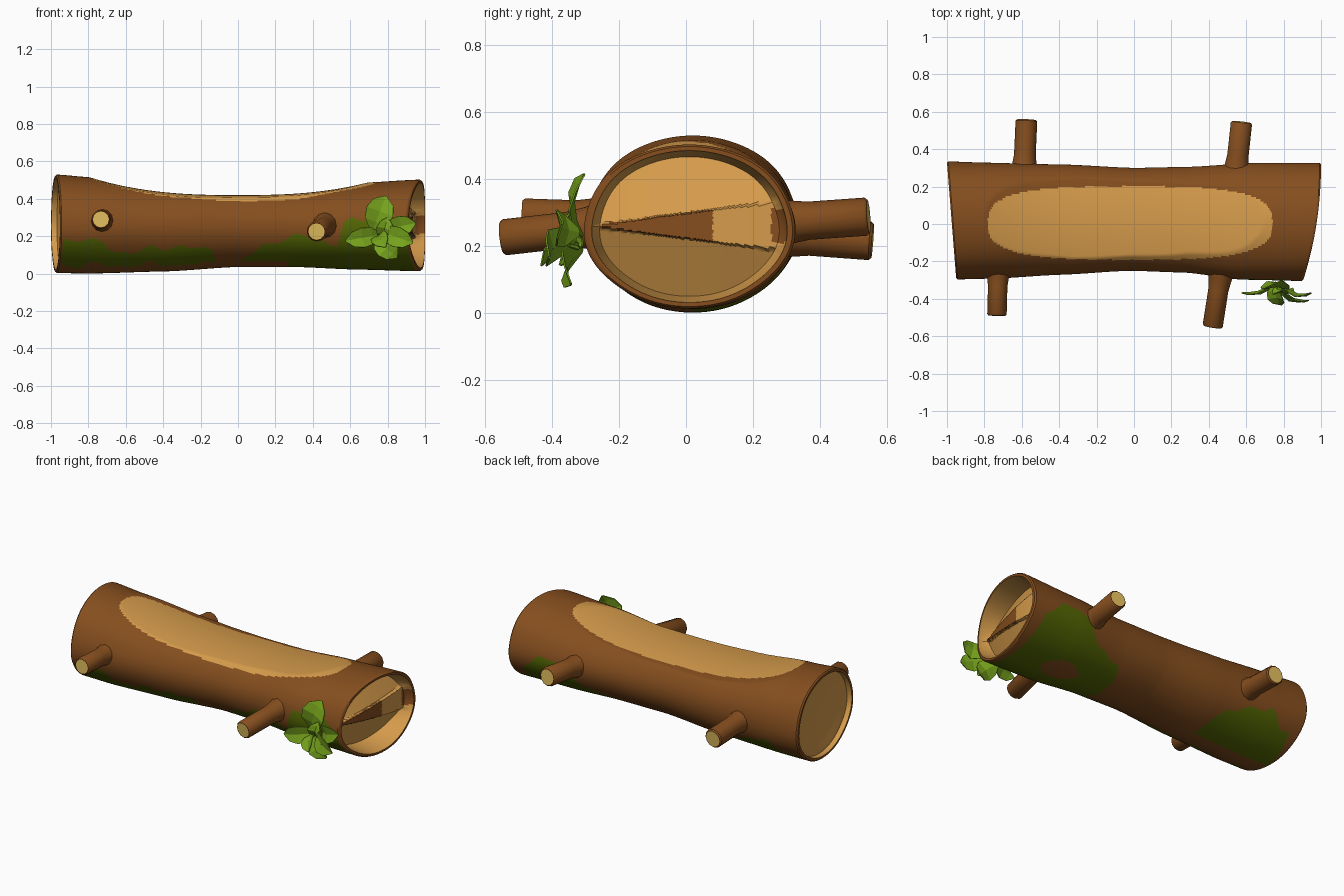
import bpy, bmesh, math
from mathutils import Vector

if "Cube" in bpy.data.objects:
    bpy.data.objects.remove(bpy.data.objects["Cube"])


def material(name, rgb):
    m = bpy.data.materials.new(name)
    m.diffuse_color = (*rgb, 1)
    m.use_nodes = True
    m.node_tree.nodes["Principled BSDF"].inputs["Base Color"].default_value = m.diffuse_color
    return m


bark = material("bark brown", (0.235, 0.076, 0.013))
wood = material("bare wood", (0.66, 0.325, 0.07))
moss = material("moss green", (0.09, 0.135, 0.001))
cut_end = material("pale cut wood", (0.74, 0.50, 0.11))
leaf_green = material("leaf green", (0.185, 0.37, 0.012))


def make_object(name, bm, mats, angle=None):
    bmesh.ops.recalc_face_normals(bm, faces=bm.faces)
    me = bpy.data.meshes.new(name)
    bm.to_mesh(me)
    bm.free()
    for m in mats:
        me.materials.append(m)
    ob = bpy.data.objects.new(name, me)
    bpy.context.collection.objects.link(ob)
    if angle:
        bpy.context.view_layer.objects.active = ob
        ob.select_set(True)
        bpy.ops.object.shade_smooth_by_angle(angle=math.radians(angle))
        ob.select_set(False)
    return ob


def interp(keys, t):
    """Smooth interpolation in a list of (t, values...)."""
    if t <= keys[0][0]:
        return keys[0][1:]
    for a, b in zip(keys, keys[1:]):
        if t <= b[0]:
            f = (t - a[0]) / (b[0] - a[0])
            f = f * f * (3 - 2 * f) * 0.5 + f * 0.5
            return [p + (q - p) * f for p, q in zip(a[1:], b[1:])]
    return keys[-1][1:]


# ---- log: section sizes along its length (x, bottom, top, front, back)
SECTIONS = [(-1, 0.003, 0.53, -0.295, 0.335), (-0.8, 0.001, 0.515, -0.29, 0.33),
            (-0.4, 0.012, 0.485, -0.27, 0.32), (0, 0.036, 0.47, -0.25, 0.30),
            (0.3, 0.036, 0.465, -0.26, 0.305), (0.65, 0.022, 0.485, -0.30, 0.325),
            (1, 0.013, 0.503, -0.305, 0.325)]
SIDES, STEPS = 160, 230


def wedge(y):
    """Half height of the splintered plank across the right end."""
    return max(0.0, 0.07 * (y + 0.3) / 0.55)


def log_point(u, a, scale=1.0, depth=0.0):
    b, t, f, k = interp(SECTIONS, u)
    yc, zc = (f + k) / 2, (b + t) / 2
    wob = 1 + 0.012 * math.sin(5 * a + 3 * u) * abs(u)
    y = yc + (k - f) / 2 * math.cos(a) * wob
    z = zc + (t - b) / 2 * math.sin(a)
    # slice the seat into the top
    if abs(u) < 0.85:
        z = min(z, 0.42 + 0.085 * (abs(u) / 0.78) ** 2.6 - 0.018 * (y / 0.2) ** 2)
    y, z = yc + (y - yc) * scale, zc + (z - zc) * scale
    # splintered inside of the right end: slopes away above and below a plank
    if u > 0 and scale < 0.9:
        d = abs(z - 0.26) - wedge(y)
        depth = 0.05 if d < 0 else 0.065 + 0.5 * d
    # the end cuts are slanted
    s = min(max((0.33 - y) / 0.63, 0), 1)
    left, right = -1 + 0.05 * s, 1 - 0.095 * s ** 2.1
    x = left + (right - left) * (u + 1) / 2 - math.copysign(depth, u)
    return Vector((x, y, z))


FRONT_MOSS = [(-0.95, 0.18), (-0.87, 0.19), (-0.72, 0.16), (-0.66, 0.12), (-0.55, 0.12),
              (-0.3, 0.15), (-0.14, 0.12), (-0.1, 0), (0, 0), (0.03, 0.08), (0.2, 0.18),
              (0.35, 0.2), (0.53, 0.16), (0.57, 0.27), (0.8, 0.31), (0.92, 0.2), (0.96, 0)]
BACK_MOSS = [(-0.96, 0), (-0.92, 0.1), (-0.75, 0.15), (-0.6, 0.14), (-0.45, 0.05), (-0.4, 0),
             (0.2, 0), (0.3, 0.08), (0.45, 0.13), (0.6, 0.22), (0.68, 0.28), (0.8, 0.28),
             (0.9, 0.16), (0.94, 0)]


def skin_material(c):
    x, y, z = c
    if z > 0.3 and abs((x + 0.02) / 0.76) ** 3.2 + abs((y - 0.005) / 0.196) ** 3 < 1:
        return 1
    w = 0.012 * math.sin(23 * x) + 0.01 * math.sin(41 * x + 2)
    if y < -0.12:
        low = 0.045 + w if x < 0.5 else 0
        return 2 if low < z < interp(FRONT_MOSS, x)[0] + w and -0.94 < x < 0.96 else 0
    island = ((x - 0.6) / 0.13) ** 2 + ((y - 0.06) / 0.08) ** 2 < 1 + 8 * w
    if y < 0.02 and x < 0:
        return 0
    return 2 if z < interp(BACK_MOSS, x)[0] + w and not island and z < 0.3 else 0


# rings run from the middle of one end, over the skin, to the middle of the other
def end_rings(u, deep, n):
    scales = [0.03 + 0.82 * i / n for i in range(n + 1)]
    rows = [(u, s, 0.02 + deep * (1 - s / 0.92) ** 0.5) for s in scales]
    return rows + [(u, 0.91, 0.03), (u, 0.925, 0.0), (u, 0.975, 0.0)]


left_end, right_end = end_rings(-1, 0.045, 8), end_rings(1, 0.1, 40)
skin = [(-0.992 + 1.984 * i / STEPS, 1, 0) for i in range(STEPS + 1)]
rows = left_end + skin + right_end[::-1]
bm = bmesh.new()
rings = [[bm.verts.new(log_point(u, math.tau * j / SIDES, s, d)) for j in range(SIDES)]
         for u, s, d in rows]
for i, (r0, r1) in enumerate(zip(rings, rings[1:])):
    in_end = min(rows[i][1], rows[i + 1][1]) < 0.92
    in_skin = rows[i][1] == 1 and rows[i + 1][1] == 1
    for j in range(SIDES):
        k = (j + 1) % SIDES
        f = bm.faces.new((r0[j], r0[k], r1[k], r1[j]))
        c = f.calc_center_median()
        if in_skin:
            f.material_index = skin_material(c)
        elif in_end:
            streak = c.x > 0 and -0.25 < c.y < 0.08 and abs(c.z - 0.26) < wedge(c.y)
            streak = streak or (c.x > 0 and c.y > 0.255 and abs(c.z - 0.26) < 0.05)
            f.material_index = 0 if streak else 1
bm.faces.new(rings[0]).material_index = 1
bm.faces.new(rings[-1]).material_index = 0
make_object("log", bm, [bark, wood, moss], 40)


# ---- branch stubs with pale cut ends
def stub(name, base, tip, r):
    base, tip = Vector(base), Vector(tip)
    q = (tip - base).to_track_quat('Z', 'Y')
    length = (tip - base).length
    profile = [(r * 1.5, 0), (r * 1.12, length * 0.3), (r, length * 0.45), (r, length - 0.008),
               (r * 0.88, length), (r * 0.82, length)]
    bm = bmesh.new()
    n = 12
    rs = [[bm.verts.new(base + q @ Vector((a * math.cos(math.tau * j / n),
                                           a * math.sin(math.tau * j / n), h)))
           for j in range(n)] for a, h in profile]
    for r0, r1 in zip(rs, rs[1:]):
        for j in range(n):
            bm.faces.new((r0[j], r0[(j + 1) % n], r1[(j + 1) % n], r1[j]))
    bm.faces.new(rs[0])
    bm.faces.new(rs[-1]).material_index = 1
    make_object(name, bm, [bark, cut_end], 40)


stub("front_left_stub", (-0.725, -0.2, 0.28), (-0.733, -0.49, 0.29), 0.052)
stub("front_right_stub", (0.475, -0.2, 0.265), (0.42, -0.55, 0.225), 0.054)
stub("back_left_stub", (-0.59, 0.22, 0.24), (-0.575, 0.557, 0.215), 0.058)
stub("back_right_stub", (0.54, 0.22, 0.265), (0.575, 0.545, 0.288), 0.057)


# ---- leaf sprig: broad folded leaves, each from a root point to a tip
def leaf(name, root, tip, width, bulge):
    root, tip = Vector(root), Vector(tip)
    along = (tip - root).normalized()
    side = along.cross(Vector((0, -1, 0))).normalized()
    out = side.cross(along).normalized()
    if out.y > 0:
        out = -out
    bm = bmesh.new()
    rows = []
    for t, w in ((0, 0.2), (0.25, 0.85), (0.55, 1), (0.82, 0.75), (1, 0.08)):
        mid = root.lerp(tip, t) + out * bulge * math.sin(math.pi * t)
        rows.append([bm.verts.new(mid + side * s * w * width / 2 + out * 0.015 * abs(s) * w)
                     for s in (-1, 0, 1)])
    for r0, r1 in zip(rows, rows[1:]):
        for j in range(2):
            bm.faces.new((r0[j], r0[j + 1], r1[j + 1], r1[j]))
    ob = make_object(name, bm, [leaf_green])
    mod = ob.modifiers.new("thickness", 'SOLIDIFY')
    mod.thickness = 0.005


LEAVES = [((0.72, -0.31, 0.23), (0.79, -0.305, 0.415), 0.15, 0.03),
          ((0.80, -0.32, 0.24), (0.95, -0.37, 0.27), 0.11, 0.03),
          ((0.78, -0.33, 0.22), (0.935, -0.41, 0.165), 0.11, 0.03),
          ((0.74, -0.31, 0.19), (0.85, -0.345, 0.085), 0.12, 0.03),
          ((0.76, -0.31, 0.21), (0.575, -0.37, 0.175), 0.105, 0.02),
          ((0.75, -0.32, 0.20), (0.79, -0.43, 0.14), 0.10, 0.02),
          ((0.77, -0.32, 0.19), (0.80, -0.35, 0.30), 0.085, 0.03)]
for i, args in enumerate(LEAVES):
    leaf(f"leaf_{i + 1}", *args)
